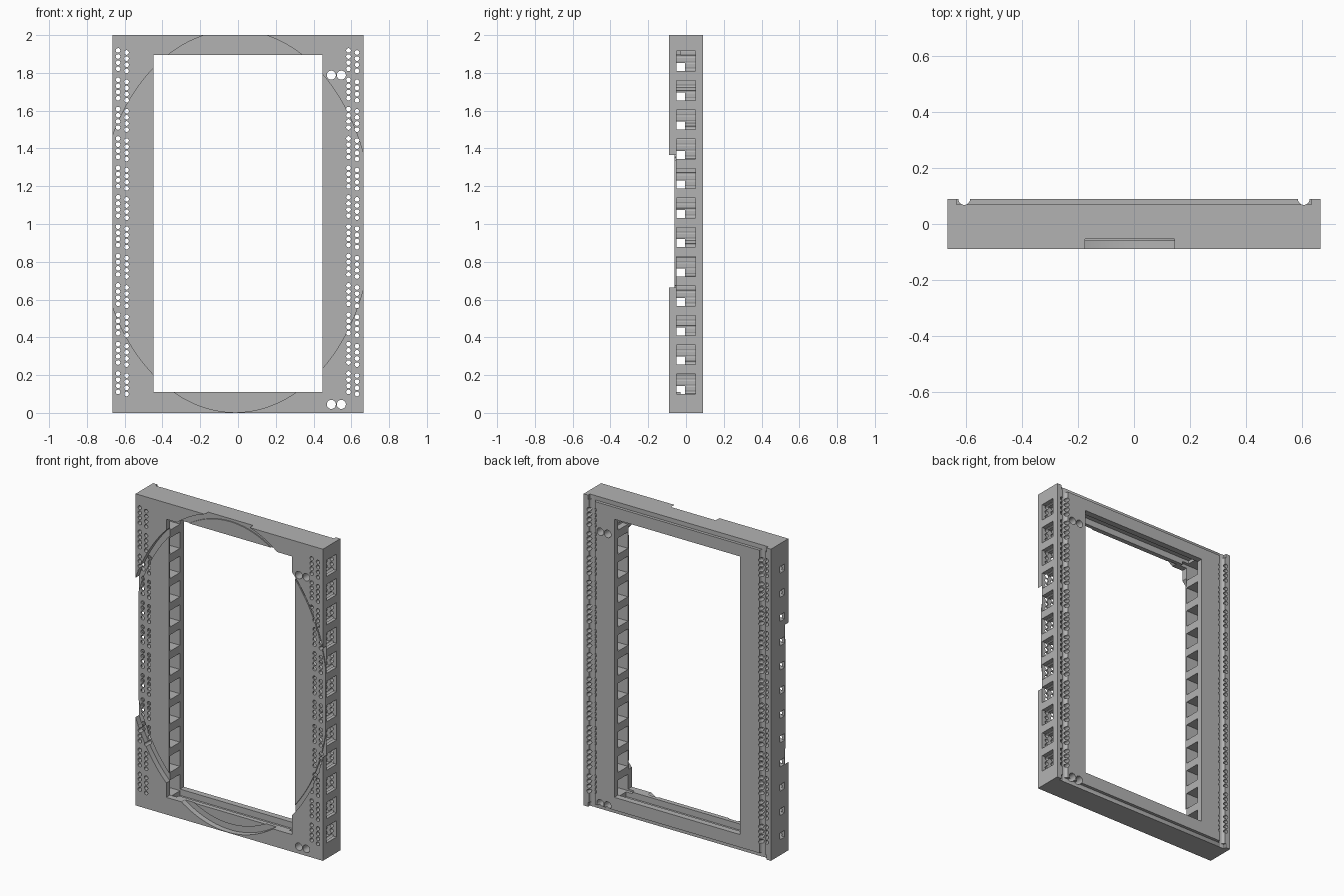
import bpy
import bmesh
from math import radians
from mathutils import Matrix, Vector

old = bpy.data.objects.get("Cube")
if old:
    bpy.data.objects.remove(old, do_unlink=True)

grey = bpy.data.materials.new("light_grey")
grey.use_nodes = True
grey.diffuse_color = (0.45, 0.45, 0.45, 1)
grey.node_tree.nodes["Principled BSDF"].inputs["Base Color"].default_value = (0.45, 0.45, 0.45, 1)

HALF_W, HALF_D, HEIGHT = 0.665, 0.089, 2.0
OPEN_X, OPEN_LOW, OPEN_HIGH = 0.447, 0.11, 1.895
CELLS, PITCH, CELL_Z, CELL = 12, 0.1555, 0.1, 0.105


def box(bm, x, y, z):
    """Box from (min, max) pairs."""
    size = Vector((x[1] - x[0], y[1] - y[0], z[1] - z[0]))
    mid = Vector((x[0] + x[1], y[0] + y[1], z[0] + z[1])) / 2
    bmesh.ops.create_cube(bm, size=1, matrix=Matrix.Translation(mid) @ Matrix.Diagonal((*size, 1)))


def rod(bm, x, z, y, rx, rz, sides):
    """Elliptical rod along y."""
    place = Matrix.Translation((x, (y[0] + y[1]) / 2, z))
    m = place @ Matrix.Diagonal((rx, 1, rz, 1)) @ Matrix.Rotation(radians(90), 4, "X")
    bmesh.ops.create_cone(bm, cap_ends=True, segments=sides, radius1=1, radius2=1,
                          depth=y[1] - y[0], matrix=m)


def finish(bm, name):
    mesh = bpy.data.meshes.new(name)
    bm.to_mesh(mesh)
    bm.free()
    mesh.materials.append(grey)
    ob = bpy.data.objects.new(name, mesh)
    bpy.context.collection.objects.link(ob)
    return ob


def cut(target, bm):
    """Subtract a set of separate solids from the target."""
    cutter = finish(bm, "cutter")
    cutter.hide_render = True
    mod = target.modifiers.new("cut", "BOOLEAN")
    mod.operation, mod.solver, mod.object = "DIFFERENCE", "EXACT", cutter
    bpy.context.view_layer.objects.active = target
    bpy.ops.object.modifier_apply(modifier=mod.name)
    bpy.data.objects.remove(cutter, do_unlink=True)


# Outer slab
bm = bmesh.new()
box(bm, (-HALF_W, HALF_W), (-HALF_D, HALF_D), (0, HEIGHT))
frame = finish(bm, "frame")

# Central opening
bm = bmesh.new()
box(bm, (-OPEN_X, OPEN_X), (-1, 1), (OPEN_LOW, OPEN_HIGH))
cut(frame, bm)

# Oval front recess, with a shallow groove around a slightly raised floor
bm = bmesh.new()
rod(bm, -0.015, 1.014, (-0.2, -0.06), 0.725, 1.011, 128)
cut(frame, bm)
bm = bmesh.new()
rod(bm, -0.015, 1.014, (-0.15, -0.053), 0.725, 1.011, 128)
groove = finish(bm, "oval_groove")
bm = bmesh.new()
rod(bm, -0.015, 1.014, (-0.3, 0.1), 0.695, 0.97, 128)
cut(groove, bm)
bm = bmesh.new()
bm.from_mesh(groove.data)
bpy.data.objects.remove(groove, do_unlink=True)
cut(frame, bm)

# Channels in the top and bottom of the opening
bm = bmesh.new()
box(bm, (-OPEN_X + 0.001, OPEN_X - 0.001), (-0.03, 0.05), (OPEN_LOW - 0.04, OPEN_HIGH + 0.04))
cut(frame, bm)

# Connector cells: open through on the left bar, small outer port on the right bar
cells, ports = bmesh.new(), bmesh.new()
for i in range(CELLS):
    z = CELL_Z + i * PITCH
    box(cells, (0.4, 0.8), (-0.05, 0.05), (z, z + CELL))
    box(cells, (-0.645, -0.4), (-0.05, 0.05), (z, z + CELL))
    box(ports, (-0.8, -0.5), (-0.05, -0.005), (z, z + 0.042))
cut(frame, cells)
cut(frame, ports)

# Back slots along the top and bottom edges
bm = bmesh.new()
for z in (0, HEIGHT):
    box(bm, (-0.633, 0.633), (0.07, 0.2), (z - 0.028, z + 0.028))
cut(frame, bm)

# Round vertical grooves in the back
bm = bmesh.new()
for x in (-0.605, 0.605):
    bmesh.ops.create_cone(bm, cap_ends=True, segments=24, radius1=0.021, radius2=0.021,
                          depth=3, matrix=Matrix.Translation((x, HALF_D, 1)))
cut(frame, bm)

# Pin holes in staggered columns, and mounting hole pairs
bm = bmesh.new()
for x, drop in ((-0.635, 0), (-0.59, 0.011), (0.585, 0), (0.63, 0.011)):
    for i in range(CELLS):
        for k in range(4):
            z = CELL_Z + i * PITCH + 0.011 + k * 0.0325 - drop
            rod(bm, x, z, (-0.2, 0.2), 0.0125, 0.0125, 12)
for x in (0.494, 0.547):
    for z in (0.045, 1.788):
        rod(bm, x, z, (-0.2, 0.2), 0.024, 0.024, 24)
cut(frame, bm)

# Smooth round walls, sharp edges elsewhere
bpy.ops.object.select_all(action="DESELECT")
frame.select_set(True)
bpy.context.view_layer.objects.active = frame
bpy.ops.object.shade_smooth_by_angle(angle=radians(31))
